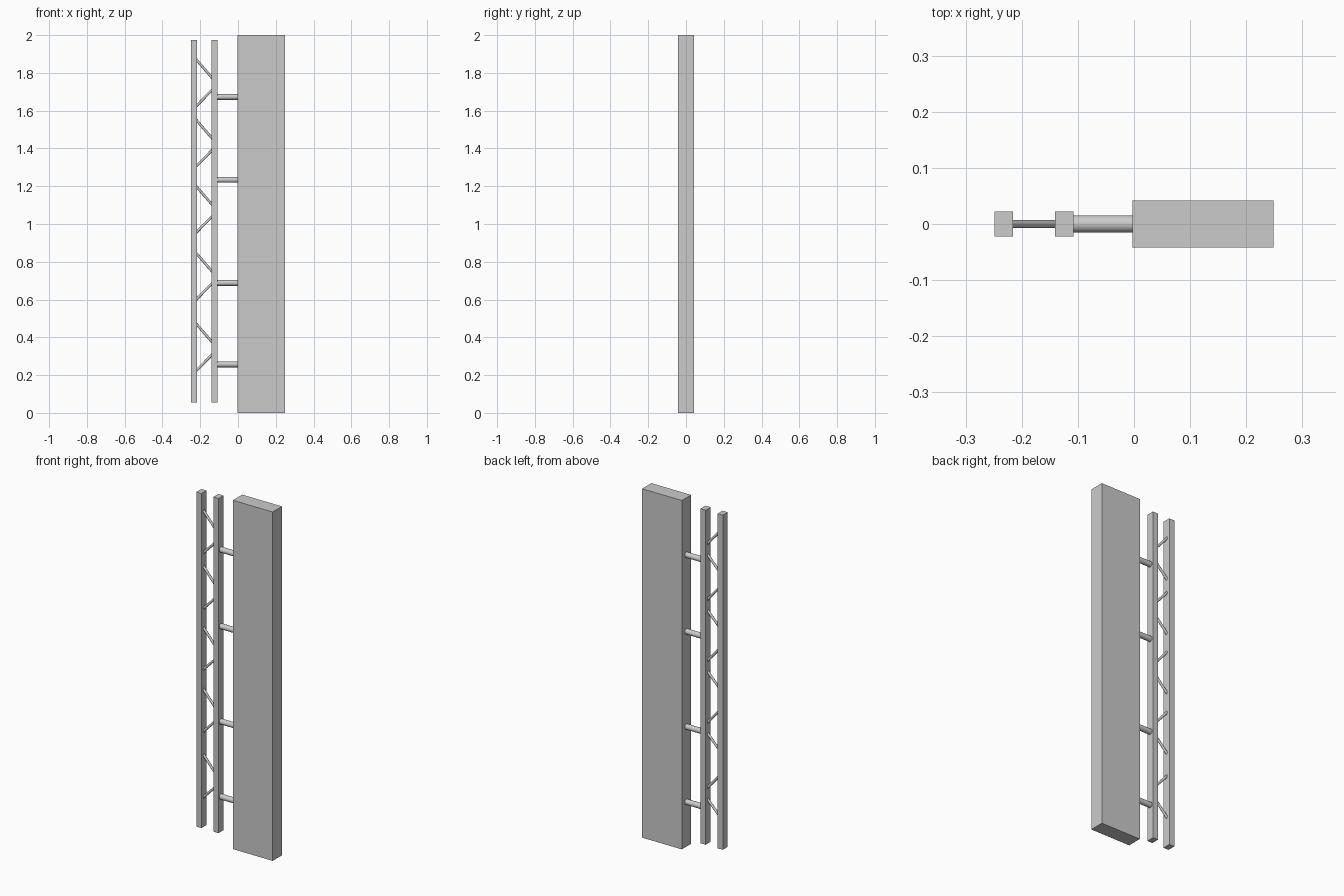
import bpy
from math import radians
from mathutils import Vector

if "Cube" in bpy.data.objects:
    bpy.data.objects.remove(bpy.data.objects["Cube"])


def box(name, x0, x1, half_y, z0, z1):
    bpy.ops.mesh.primitive_cube_add(size=1, location=((x0 + x1) / 2, 0, (z0 + z1) / 2))
    ob = bpy.context.object
    ob.name = name
    ob.scale = (x1 - x0, 2 * half_y, z1 - z0)
    bpy.ops.object.transform_apply(location=False, rotation=False, scale=True)


def rod(name, a, b, radius, sides):
    a, b = Vector(a), Vector(b)
    bpy.ops.mesh.primitive_cylinder_add(vertices=sides, radius=radius,
                                        depth=(b - a).length, location=(a + b) / 2)
    ob = bpy.context.object
    ob.name = name
    ob.rotation_euler = (b - a).to_track_quat('Z', 'Y').to_euler()
    bpy.ops.object.shade_smooth_by_angle(angle=radians(40))


# Door-like panel
box("panel", -0.003, 0.249, 0.042, 0, 2)

# Two upright rails of the handle
box("outer_rail", -0.249, -0.216, 0.0225, 0.056, 1.974)
box("inner_rail", -0.141, -0.108, 0.0225, 0.056, 1.974)

# Round standoffs between panel and inner rail
for i, z in enumerate((0.257, 0.688, 1.234, 1.673)):
    rod(f"standoff_{i + 1}", (-0.112, 0, z), (0.002, 0, z), 0.0155, 32)

# Diagonal braces: height at the outer rail, height at the inner rail
braces = [(0.228, 0.305), (0.466, 0.379), (0.605, 0.682), (0.840, 0.753),
          (0.960, 1.037), (1.194, 1.107), (1.310, 1.387), (1.545, 1.458),
          (1.629, 1.706), (1.865, 1.778)]
for i, (z_out, z_in) in enumerate(braces):
    a, b = Vector((-0.216, 0, z_out)), Vector((-0.141, 0, z_in))
    over = (b - a) * 0.12
    rod(f"brace_{i + 1}", a - over, b + over, 0.0068, 20)
